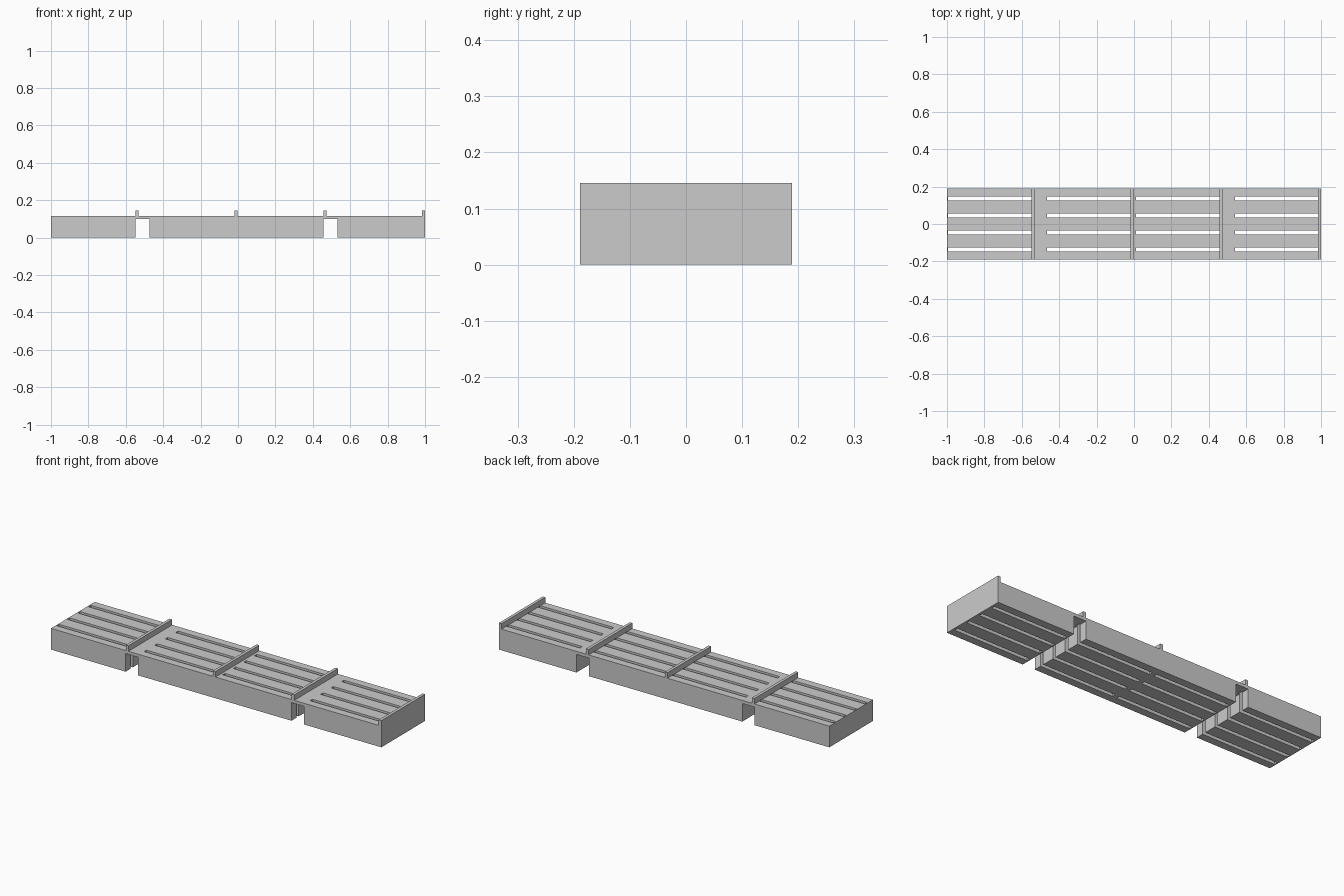
import bpy
import bmesh
from mathutils import Matrix, Vector

HALF_DEPTH = 0.189
DECK_TOP = 0.116
RIDGE_TOP = 0.146
PITCH = 1.004          # spacing of the two repeated modules
SLOT_PITCH = 0.091
SLOT_WIDTH = 0.02

old = bpy.data.objects.get("Cube")
if old:
    bpy.data.objects.remove(old, do_unlink=True)

grey = bpy.data.materials.new("plain grey")
grey.use_nodes = True
colour = (0.6, 0.6, 0.6, 1)
grey.diffuse_color = colour
grey.node_tree.nodes["Principled BSDF"].inputs["Base Color"].default_value = colour


def boxes(name, spans):
    """One object made of boxes, each given by its low and high corner."""
    bm = bmesh.new()
    for low, high in spans:
        low, high = Vector(low), Vector(high)
        place = Matrix.Translation((low + high) / 2) @ Matrix.Diagonal((*(high - low), 1))
        bmesh.ops.create_cube(bm, size=1, matrix=place)
    mesh = bpy.data.meshes.new(name)
    bm.to_mesh(mesh)
    bm.free()
    mesh.materials.append(grey)
    obj = bpy.data.objects.new(name, mesh)
    bpy.context.collection.objects.link(obj)
    return obj


def cut(target, cutter):
    mod = target.modifiers.new(cutter.name, 'BOOLEAN')
    mod.operation = 'DIFFERENCE'
    mod.solver = 'EXACT'
    mod.object = cutter
    cutter.hide_render = True
    cutter.display_type = 'WIRE'
    bpy.context.view_layer.objects.active = target
    bpy.ops.object.modifier_apply(modifier=mod.name)
    bpy.data.objects.remove(cutter, do_unlink=True)


# Long solid deck
deck = boxes("deck", [((-1, -HALF_DEPTH, 0), (1, HALF_DEPTH, DECK_TOP))])

notches, slots, ridges = [], [], []
for module in range(2):
    dx = module * PITCH
    # Cross channel underneath
    notches.append(((-0.548 + dx, -0.3, -0.1), (-0.473 + dx, 0.3, 0.099)))
    # Lengthwise through slots on either side of the channel
    for start, end in ((-0.994, -0.541), (-0.465, -0.016)):
        for row in range(4):
            y = (row - 1.5) * SLOT_PITCH
            slots.append(((start + dx, y - SLOT_WIDTH / 2, -0.1),
                          (end + dx, y + SLOT_WIDTH / 2, 0.3)))
    # Raised cross ridges
    for x in (-0.547, -0.02):
        ridges.append((x + dx, min(x + dx + 0.016, 1)))

cut(deck, boxes("channel_cutter", notches))
cut(deck, boxes("slot_cutter", slots))

for number, (start, end) in enumerate(ridges, 1):
    boxes(f"cross_ridge_{number}",
          [((start, -HALF_DEPTH, DECK_TOP), (end, HALF_DEPTH, RIDGE_TOP))])
